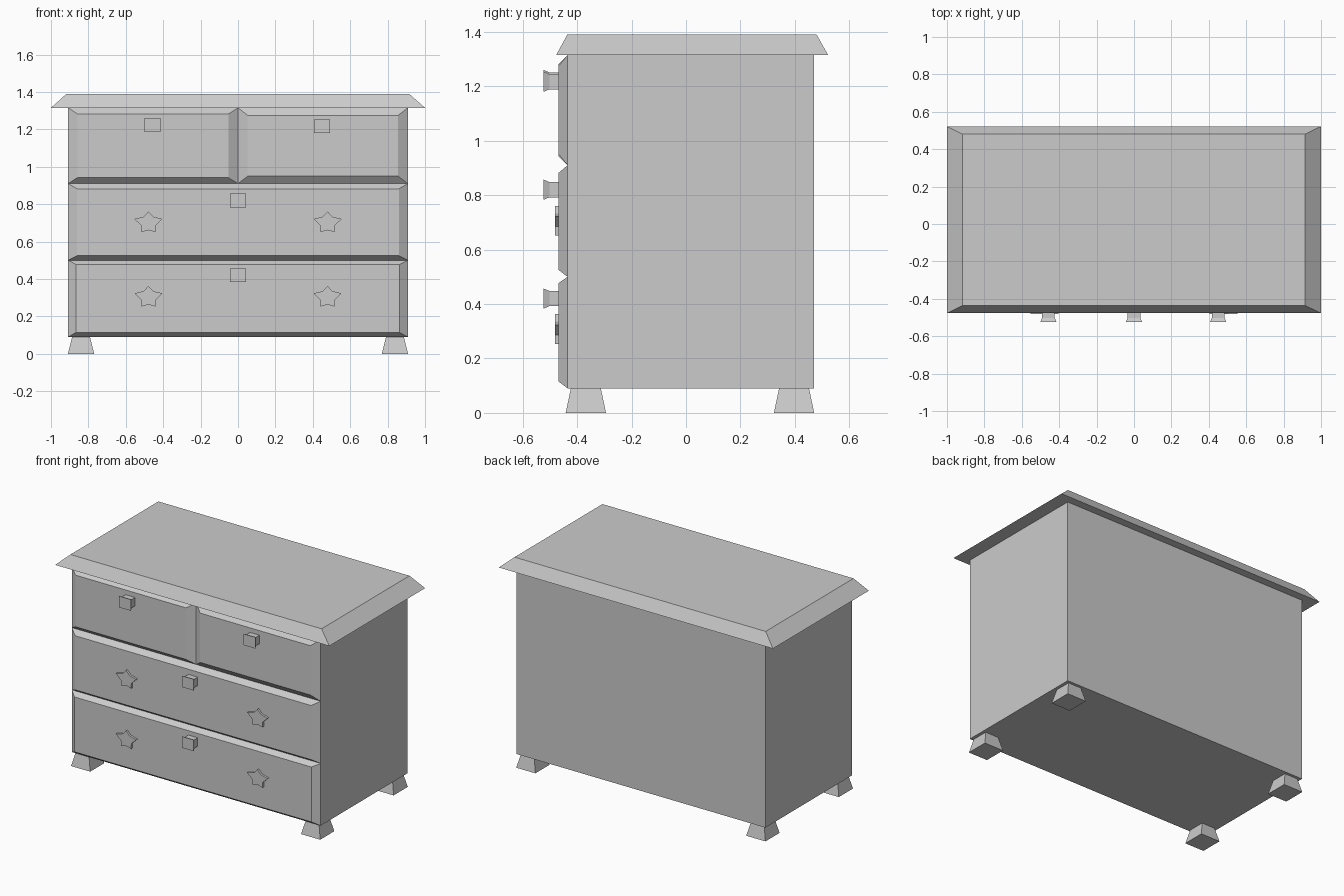
import bpy

if "Cube" in bpy.data.objects:
    bpy.data.objects.remove(bpy.data.objects["Cube"])


def loft(name, rings):
    """Closed solid through a list of matching point rings."""
    n = len(rings[0])
    verts = [p for ring in rings for p in ring]
    faces = [tuple(range(n))[::-1], tuple(range(len(verts) - n, len(verts)))]
    for k in range(len(rings) - 1):
        for i in range(n):
            j = (i + 1) % n
            faces.append((k * n + i, k * n + j, (k + 1) * n + j, (k + 1) * n + i))
    mesh = bpy.data.meshes.new(name)
    mesh.from_pydata(verts, [], faces)
    mesh.update()
    obj = bpy.data.objects.new(name, mesh)
    bpy.context.collection.objects.link(obj)
    return obj


def flat(x0, x1, y0, y1, z):
    """Horizontal rectangle."""
    return [(x0, y0, z), (x1, y0, z), (x1, y1, z), (x0, y1, z)]


def upright(x0, x1, z0, z1, y):
    """Rectangle facing the front."""
    return [(x0, y, z0), (x1, y, z0), (x1, y, z1), (x0, y, z1)]


BACK, FACE = -0.435, -0.468

# Carcass and bevelled top
loft("body", [flat(-0.908, 0.908, BACK, 0.47, 0.09),
              flat(-0.908, 0.908, BACK, 0.47, 1.315)])
loft("top_board", [flat(-1, 1, -0.477, 0.522, 1.315),
                   flat(-0.917, 0.915, -0.436, 0.48, 1.39)])

# Drawer fronts: outer rectangle, then raised face rectangle
drawers = {
    "bottom_drawer": ((-0.908, 0.908, 0.09, 0.50), (-0.865, 0.863, 0.115, 0.477)),
    "middle_drawer": ((-0.908, 0.908, 0.50, 0.91), (-0.86, 0.86, 0.525, 0.882)),
    "left_drawer": ((-0.908, 0, 0.91, 1.315), (-0.858, -0.052, 0.942, 1.282)),
    "right_drawer": ((0, 0.908, 0.91, 1.315), (0.052, 0.856, 0.95, 1.275)),
}
for name, (outer, inner) in drawers.items():
    loft(name, [upright(*outer, BACK), upright(*inner, FACE)])

# Square knobs with a flared cap
for cx, cz in [(-0.458, 1.223), (0.45, 1.217), (0, 0.82), (0, 0.42)]:
    rings = []
    for w, h, y in [(0.034, 0.028, FACE), (0.034, 0.028, -0.502), (0.043, 0.037, -0.523)]:
        rings.append(upright(cx - w, cx + w, cz - h, cz + h, y))
    loft("knob", rings)

# Star ornaments
half = [(0.026, 0.03), (0.075, 0.018), (0.038, -0.018), (0.037, -0.052)]
outline = ([(0, 0.058)] + [(-x, z) for x, z in half] + [(0, -0.042)] + half[::-1])
for cx in (-0.479, 0.479):
    for cz in (0.703, 0.305):
        loft("star_ornament", [[(cx + x, y, cz + z) for x, z in outline[::-1]]
                               for y in (FACE, -0.482)])

# Tapered feet
for s in (-1, 1):
    for cy in (-0.368, 0.397):
        cx = 0.839 * s
        loft("foot", [flat(cx - w, cx + w, cy - d, cy + d, z)
                      for w, d, z in ((0.07, 0.074, 0), (0.048, 0.055, 0.09))])
